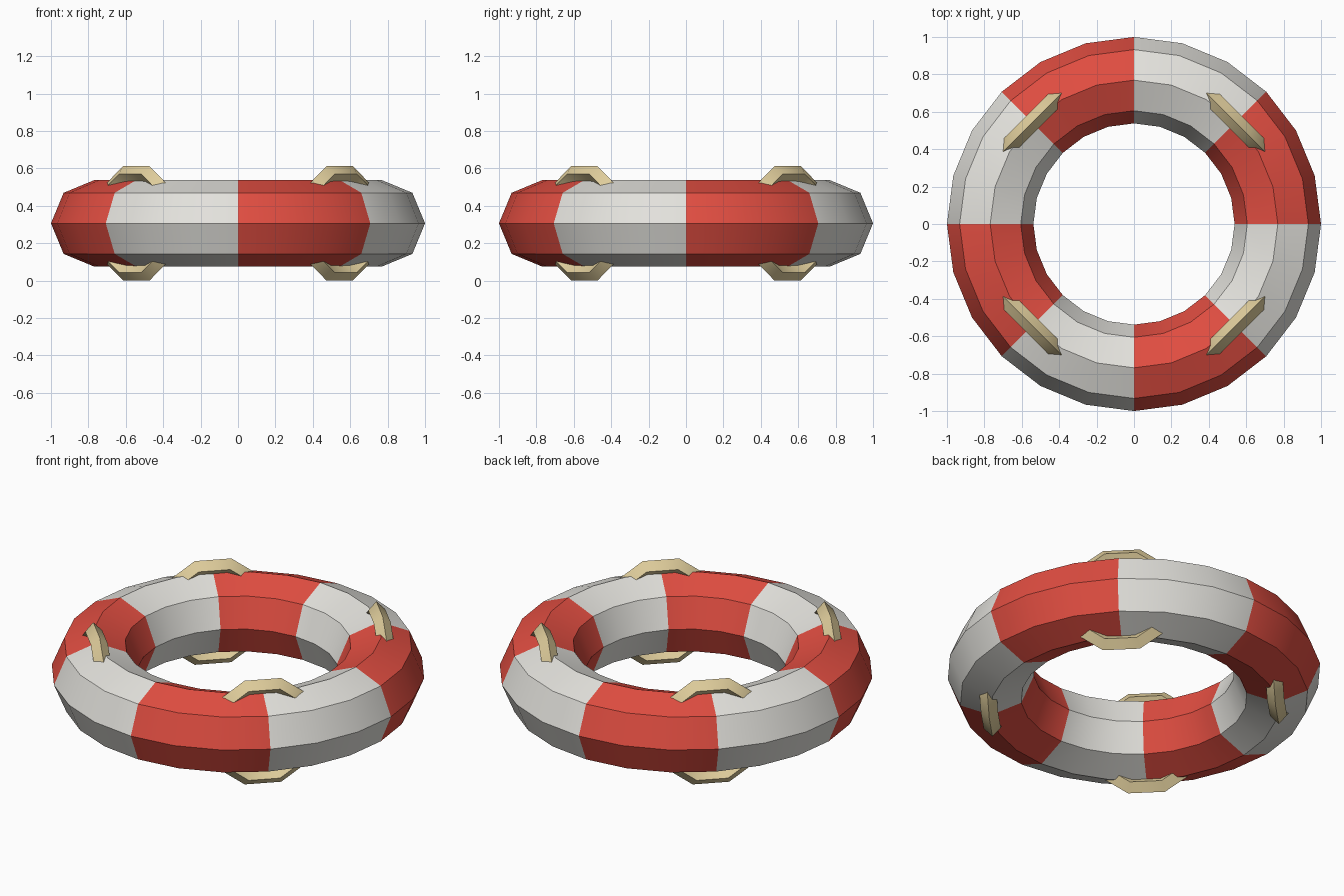
import bpy, math

if "Cube" in bpy.data.objects:
    bpy.data.objects.remove(bpy.data.objects["Cube"])

def material(name, rgb):
    m = bpy.data.materials.new(name)
    m.diffuse_color = (*rgb, 1)
    m.use_nodes = True
    m.node_tree.nodes["Principled BSDF"].inputs["Base Color"].default_value = m.diffuse_color
    return m

red = material("red", (0.75, 0.075, 0.053))
white = material("off_white", (0.77, 0.76, 0.72))
tan = material("rope_tan", (0.74, 0.61, 0.33))

MID_Z = 0.306

def torus(name, mats, loc, rot, R, r, major, minor):
    bpy.ops.mesh.primitive_torus_add(location=loc, rotation=rot, major_radius=R, minor_radius=r,
                                     major_segments=major, minor_segments=minor)
    ob = bpy.context.object
    ob.name = name
    for m in mats:
        ob.data.materials.append(m)
    bpy.ops.object.shade_smooth_by_angle(angle=math.radians(30))
    return ob

# Float ring, with alternating colour every 45 degrees
ring = torus("float_ring", [red, white], (0, 0, MID_Z), (0, 0, 0), 0.769, 0.231, 24, 8)
for p in ring.data.polygons:
    a = math.atan2(p.center.y, p.center.x) % math.tau
    p.material_index = int(a / (math.pi / 4)) % 2

# Four upright rope loops, showing above and below the ring
for i in range(4):
    a = math.radians(45 + 90 * i)
    torus(f"rope_loop_{i + 1}", [tan], (0.769 * math.cos(a), 0.769 * math.sin(a), MID_Z),
          (math.pi / 2, 0, a + math.pi / 2), 0.276, 0.046, 10, 4)
